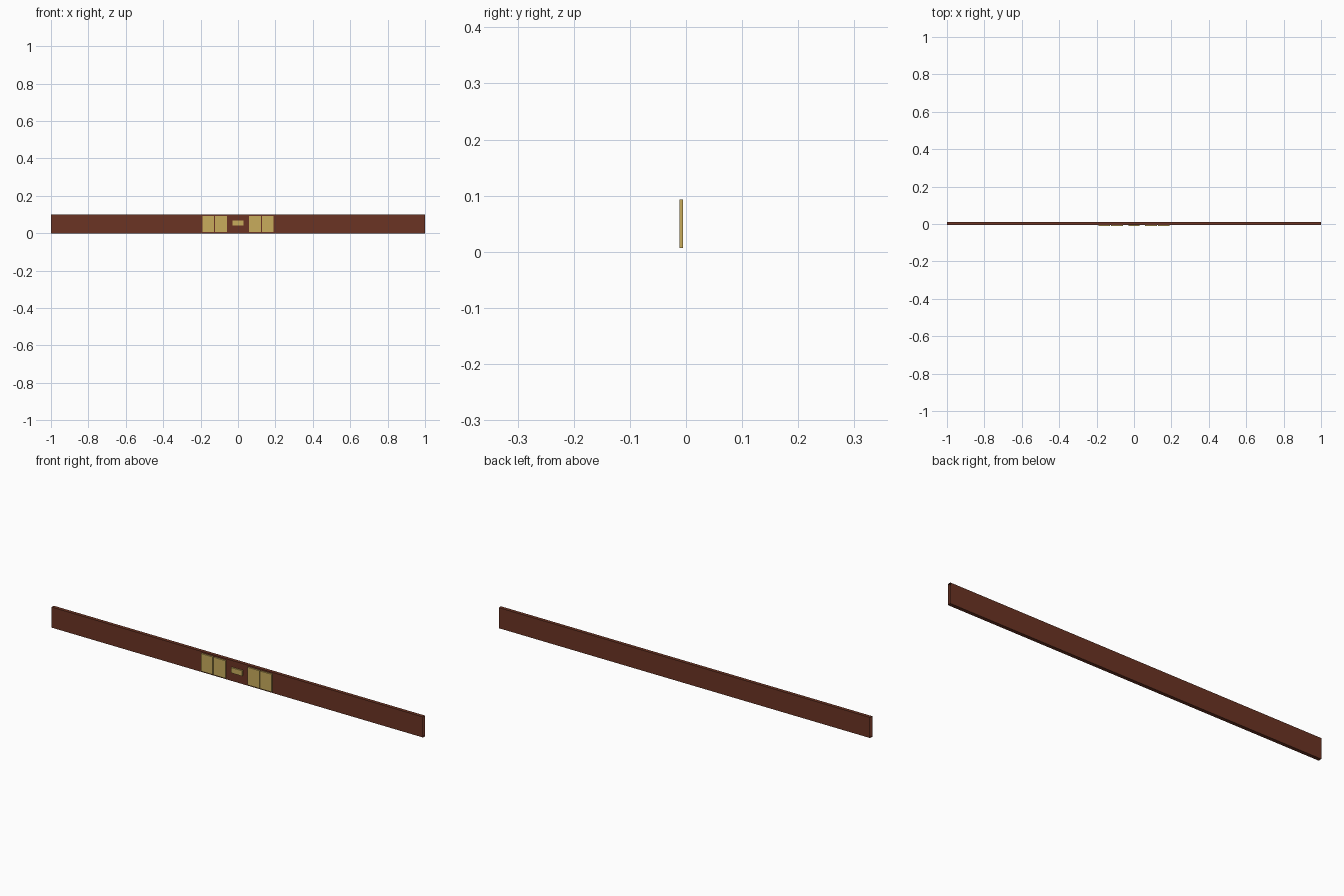
import bpy, bmesh

if "Cube" in bpy.data.objects:
    bpy.data.objects.remove(bpy.data.objects["Cube"])


def material(name, rgb):
    m = bpy.data.materials.new(name)
    m.diffuse_color = (*rgb, 1)
    m.use_nodes = True
    m.node_tree.nodes["Principled BSDF"].inputs["Base Color"].default_value = m.diffuse_color
    return m


BROWN = material("reddish brown", (0.147, 0.034, 0.017))
GOLD = material("pale gold", (0.578, 0.413, 0.107))


def box(name, lo, hi, mat, open_ends=False):
    bm = bmesh.new()
    bmesh.ops.create_cube(bm, size=1)
    for v in bm.verts:
        v.co = [(a + b) / 2 + c * (b - a) for a, b, c in zip(lo, hi, v.co)]
    if open_ends:
        bm.normal_update()
        ends = [f for f in bm.faces if abs(f.normal.x) > 0.9]
        bmesh.ops.delete(bm, geom=ends, context='FACES_ONLY')
    me = bpy.data.meshes.new(name)
    bm.to_mesh(me)
    bm.free()
    me.materials.append(mat)
    ob = bpy.data.objects.new(name, me)
    bpy.context.collection.objects.link(ob)
    return ob


# Long hollow board, open at both ends
box("board", (-1, -0.005, 0), (1, 0.012, 0.1), BROWN, open_ends=True)

# Pairs of gold plates on the front, mirrored about the middle
for side, s in (("left", -1), ("right", 1)):
    for part, x0, x1 in (("inner", 0.06, 0.123), ("outer", 0.128, 0.19)):
        a, b = sorted((s * x0, s * x1))
        box(f"{side}_{part}_plate", (a, -0.012, 0.007), (b, -0.005, 0.093), GOLD)

# Small centre plate
box("centre_plate", (-0.03, -0.012, 0.042), (0.03, -0.005, 0.068), GOLD)
